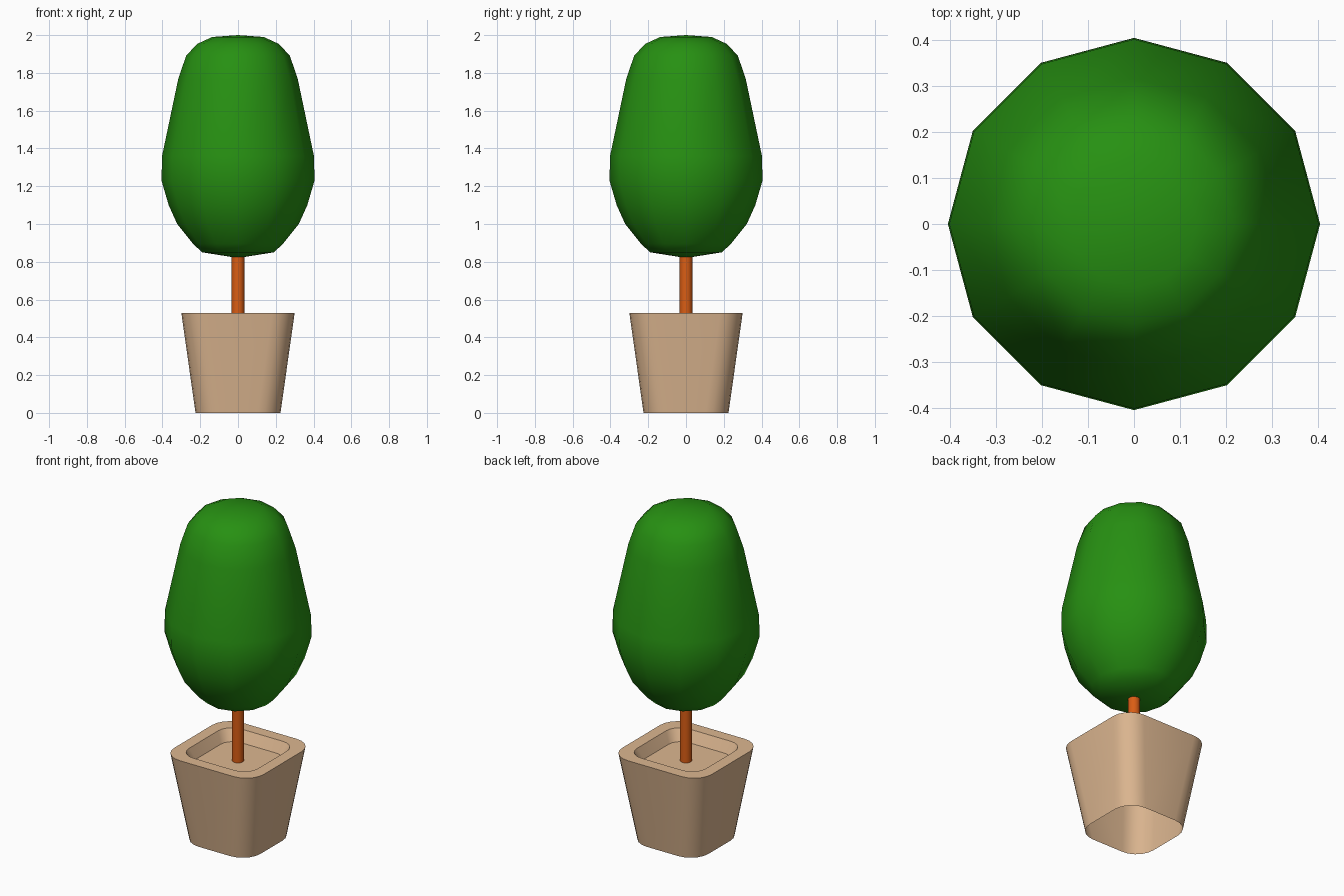
import bpy, bmesh
from math import sin, cos, pi, radians

if "Cube" in bpy.data.objects:
    bpy.data.objects.remove(bpy.data.objects["Cube"])


def material(name, rgb):
    m = bpy.data.materials.new(name)
    m.diffuse_color = (*rgb, 1)
    m.use_nodes = True
    m.node_tree.nodes["Principled BSDF"].inputs["Base Color"].default_value = m.diffuse_color
    return m


def ring(half, r, z, n=5):
    """Rounded square of given half width and corner radius."""
    c = half - r
    pts = []
    for k, (sx, sy) in enumerate([(1, 1), (-1, 1), (-1, -1), (1, -1)]):
        for i in range(n + 1):
            a = k * pi / 2 + i * pi / 2 / n
            pts.append((sx * c + r * cos(a), sy * c + r * sin(a), z))
    return pts


def circle(r, z, n=12):
    return [(r * cos(2 * pi * i / n), r * sin(2 * pi * i / n), z) for i in range(n)]


def loft(name, rings, mat, bottom=None, top=None, smooth=35):
    """Bridge rings upwards; close an end with a fan to a point at the given z."""
    bm = bmesh.new()
    loops = [[bm.verts.new(p) for p in rg] for rg in rings]
    n = len(loops[0])
    for a, b in zip(loops, loops[1:]):
        for i in range(n):
            j = (i + 1) % n
            bm.faces.new((a[i], a[j], b[j], b[i]))
    if bottom is not None:
        v = bm.verts.new((0, 0, bottom))
        for i in range(n):
            bm.faces.new((v, loops[0][(i + 1) % n], loops[0][i]))
    if top is not None:
        v = bm.verts.new((0, 0, top))
        for i in range(n):
            bm.faces.new((v, loops[-1][i], loops[-1][(i + 1) % n]))
    me = bpy.data.meshes.new(name)
    bm.to_mesh(me)
    bm.free()
    ob = bpy.data.objects.new(name, me)
    bpy.context.collection.objects.link(ob)
    me.materials.append(mat)
    bpy.ops.object.select_all(action='DESELECT')
    ob.select_set(True)
    bpy.context.view_layer.objects.active = ob
    bpy.ops.object.shade_smooth_by_angle(angle=radians(smooth))
    return ob


clay = material("clay", (0.72, 0.47, 0.28))
bark = material("bark", (0.70, 0.11, 0.007))
leaf = material("leaf", (0.02, 0.28, 0.006))

# Pot: open underneath, flat rim, shallow recess closed by the soil level
loft("pot", [ring(0.225, 0.12, 0), ring(0.30, 0.12, 0.53),
             ring(0.23, 0.092, 0.53), ring(0.198, 0.08, 0.465)], clay, top=0.465)

# Trunk: from the soil into the foliage
loft("trunk", [circle(0.034, 0.465), circle(0.034, 0.84)], bark)

# Foliage: twelve-sided clipped crown
profile = [(0.19, 0.85), (0.238, 0.895), (0.322, 1.0), (0.367, 1.10), (0.405, 1.23),
           (0.402, 1.36), (0.317, 1.765), (0.275, 1.89), (0.217, 1.953), (0.137, 1.99)]
loft("foliage", [circle(r, z) for r, z in profile], leaf, bottom=0.82, top=2.0, smooth=80)
